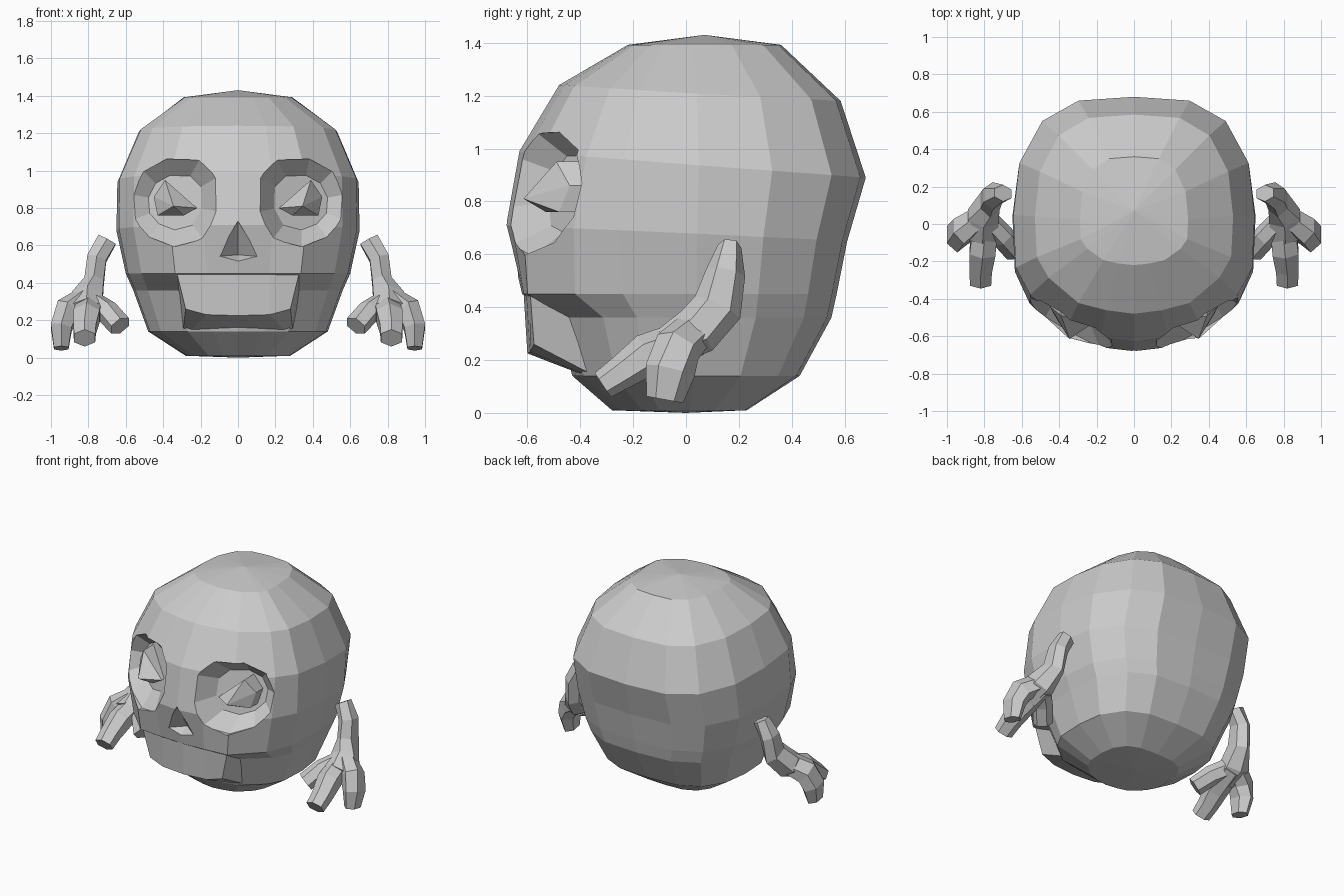
import bpy, bmesh
from math import cos, sin, tau
from mathutils import Vector

if "Cube" in bpy.data.objects:
    bpy.data.objects.remove(bpy.data.objects["Cube"])


def loft(name, rings, start_tip=None, end_tip=None):
    """Skin a list of equal-length closed rings; caps may rise to a tip point."""
    bm = bmesh.new()
    loops = [[bm.verts.new(p) for p in r] for r in rings]
    n = len(loops[0])
    for a, b in zip(loops, loops[1:]):
        for i in range(n):
            j = (i + 1) % n
            bm.faces.new((a[i], a[j], b[j], b[i]))
    for loop, tip in ((loops[0], start_tip), (loops[-1], end_tip)):
        if tip is None:
            bm.faces.new(loop)
        else:
            t = bm.verts.new(tip)
            for i in range(n):
                bm.faces.new((loop[i], loop[(i + 1) % n], t))
    bmesh.ops.triangulate(bm, faces=[f for f in bm.faces if len(f.verts) > 4])
    bmesh.ops.recalc_face_normals(bm, faces=bm.faces)
    me = bpy.data.meshes.new(name)
    bm.to_mesh(me)
    bm.free()
    ob = bpy.data.objects.new(name, me)
    bpy.context.collection.objects.link(ob)
    return ob


def apply_boolean(target, other, op):
    m = target.modifiers.new("bool", 'BOOLEAN')
    m.operation, m.solver, m.object = op, 'EXACT', other
    bpy.context.view_layer.objects.active = target
    bpy.ops.object.modifier_apply(modifier=m.name)
    bpy.data.objects.remove(other)


def tube(name, path, sides=6):
    """Faceted limb through (x, y, z, rx, ry) stations."""
    pts = [Vector(p[:3]) for p in path]
    rings = []
    for k, p in enumerate(path):
        d = (pts[min(k + 1, len(pts) - 1)] - pts[max(k - 1, 0)]).normalized()
        u = Vector((1, 0, 0))
        u = (u - d * u.dot(d)).normalized()
        v = d.cross(u)
        rings.append([pts[k] + u * (p[3] * cos(tau * (i + .5) / sides))
                      + v * (p[4] * sin(tau * (i + .5) / sides)) for i in range(sides)])
    return loft(name, rings)


# Head: one plan outline per level (z, half width, front, back, forward lift, front bluntness)
HALF = [(0, -1), (.28, -.96), (.56, -.88), (.86, -.6), (.98, -.37), (1, .07),
        (.95, .48), (.76, .81), (.46, .97), (0, 1)]
PLAN = HALF + [(-x, y) for x, y in HALF[-2:0:-1]]
LEVELS = [(.01, .28, .28, .23, 0, 0), (.14, .48, .43, .43, 0, .1), (.36, .56, .49, .55, 0, .2),
          (.45, .60, .62, .57, 0, .4), (.68, .65, .68, .61, .03, .12),
          (.94, .645, .63, .68, .05, 0), (1.21, .53, .48, .585, .03, 0),
          (1.392, .29, .22, .36, 0, 0)]


def head_ring(z, w, front, back, lift, blunt):
    ring = []
    for x, y in PLAN:
        fy = front * (y - blunt * x * x * (1 - x * x))
        ring.append((x * w, fy if y < 0 else y * back, z - lift * y))
    return ring


head = loft("head", [head_ring(*lv) for lv in LEVELS],
            start_tip=(0, 0, 0), end_tip=(0, .07, 1.43))


# Upper tooth plate hanging over the recessed jaw
def mirrored(pts):
    return pts + [(-x, y, z) for x, y, z in reversed(pts) if x > 0]


plate = loft("tooth_plate", [
    mirrored([(0, -.615, .465), (.17, -.605, .465), (.33, -.59, .465), (.36, -.25, .465)]),
    mirrored([(0, -.60, .225), (.17, -.59, .23), (.28, -.575, .26), (.30, -.25, .09)])])
apply_boolean(head, plate, 'UNION')

# Eye sockets: faceted bowls cut along the slanting face
RIM = [(.115, .78), (.12, .96), (.21, 1.05), (.38, 1.055), (.50, .99), (.56, .87),
       (.55, .74), (.47, .65), (.34, .60), (.19, .64)]
CX, CZ = .335, .83


def socket_ring(s, scale, depth):
    ring = []
    for x, z in RIM:
        px, pz = CX + (x - CX) * scale, CZ + (z - CZ) * scale
        y = -.545 + .55 * (px - CX) + .2 * (pz - CZ) + depth
        ring.append((s * px, y, pz))
    return ring


for s in (1, -1):
    cutter = loft("socket_cutter", [socket_ring(s, 1.03, -.3), socket_ring(s, 1.03, .01),
                                    socket_ring(s, .64, .11)])
    apply_boolean(head, cutter, 'DIFFERENCE')

# Nose hollow: triangular pit with a shelf below
kite = [(0, .73), (.115, .54), (0, .50), (-.115, .54)]
nose = loft("nose_cutter", [[(x, -.85, z) for x, z in kite],
                            [(x, -.67 + abs(x) * .2, z) for x, z in kite]],
            end_tip=(0, -.56, .55))
apply_boolean(head, nose, 'DIFFERENCE')

# Pointed eyes sitting in the sockets
for s, side in ((1, "right"), (-1, "left")):
    base = [(.39, -.49, .95), (.22, -.53, .80), (.29, -.53, .76),
            (.43, -.48, .76), (.45, -.44, .86)]
    loft("eye_" + side, [[(s * x, y + .12, z) for x, y, z in base],
                         [(s * x, y, z) for x, y, z in base]],
         end_tip=(s * .345, -.615, .81))

# Arms with a palm and three stubby fingers, mirrored across the head
arm = tube("arms", [(.70, .165, .63, .06, .045), (.755, .15, .53, .06, .075),
                    (.77, .12, .40, .06, .095), (.805, .04, .31, .095, .095),
                    (.81, -.07, .25, .10, .075)])
FINGERS = [
    [(.79, .04, .29, .075, .075), (.81, -.15, .22, .08, .08),
     (.82, -.24, .155, .07, .065), (.82, -.315, .105, .065, .055)],
    [(.81, .04, .32, .06, .075), (.91, -.03, .25, .075, .09),
     (.945, -.06, .16, .065, .095), (.945, -.08, .05, .045, .07)],
    [(.79, .02, .30, .065, .065), (.70, -.07, .245, .065, .065),
     (.63, -.15, .17, .065, .055)]]
for path in FINGERS:
    apply_boolean(arm, tube("finger", path), 'UNION')
mod = arm.modifiers.new("mirror", 'MIRROR')
mod.use_mirror_merge = False
